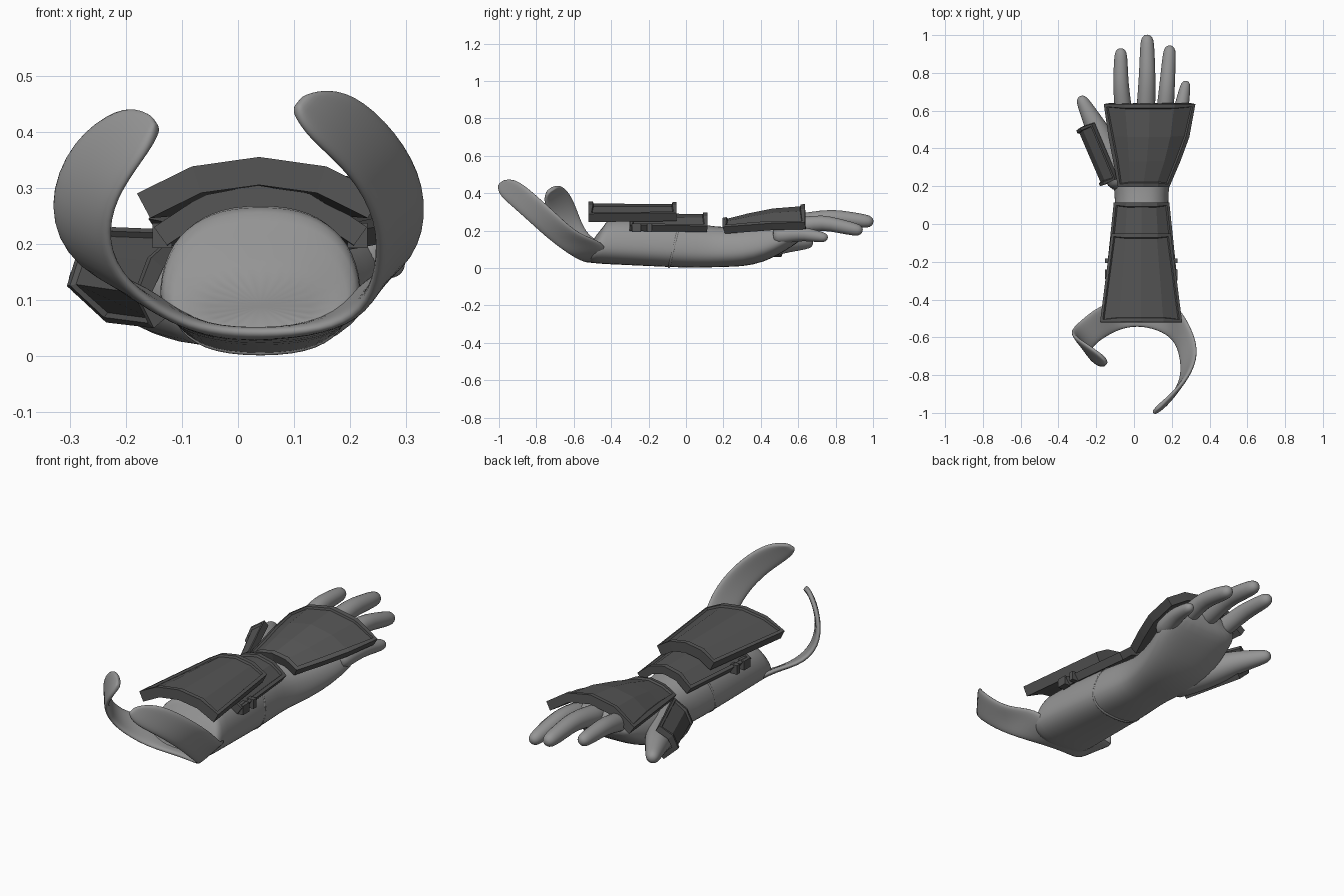
import bpy, bmesh
from math import sin, cos, pi, copysign
from mathutils import Vector as V

if "Cube" in bpy.data.objects:
    bpy.data.objects.remove(bpy.data.objects["Cube"])


def colour(name, g):
    m = bpy.data.materials.new(name)
    m.diffuse_color = (g, g, g, 1)
    m.use_nodes = True
    m.node_tree.nodes["Principled BSDF"].inputs["Base Color"].default_value = m.diffuse_color
    return m


dark = colour("armour_dark", 0.09)
mid = colour("glove_grey", 0.3)


def finish(bm, name, smooth=True, levels=0, thick=0, mat=mid):
    bmesh.ops.recalc_face_normals(bm, faces=bm.faces)
    me = bpy.data.meshes.new(name)
    bm.to_mesh(me)
    bm.free()
    ob = bpy.data.objects.new(name, me)
    bpy.context.collection.objects.link(ob)
    for p in me.polygons:
        p.use_smooth = smooth
    me.materials.append(mat)
    if thick:
        m = ob.modifiers.new("thickness", 'SOLIDIFY')
        m.thickness, m.offset = thick, 0
    if levels:
        m = ob.modifiers.new("smooth", 'SUBSURF')
        m.levels = m.render_levels = levels
    return ob


def skin_rings(rings, name, closed=True, **kw):
    """Bridge lists of points into a surface; closed rings get end caps."""
    bm = bmesh.new()
    vs = [[bm.verts.new(p) for p in r] for r in rings]
    n = len(rings[0])
    for a, b in zip(vs, vs[1:]):
        for i in range(n if closed else n - 1):
            j = (i + 1) % n
            bm.faces.new((a[i], a[j], b[j], b[i]))
    if closed:
        bm.faces.new(vs[0])
        bm.faces.new(vs[-1])
    return finish(bm, name, **kw)


def section(y, x0, x1, z0, z1, shear=0.0, n=24, power=0.82):
    """Squarish arm section, a little narrower at the top."""
    out = []
    for i in range(n):
        a = 2 * pi * i / n
        c = copysign(abs(cos(a)) ** power, cos(a))
        s = copysign(abs(sin(a)) ** power, sin(a))
        w = (x1 - x0) / 2 * (1 - 0.14 * s)
        out.append(((x0 + x1) / 2 + w * c, y + shear * s, (z0 + z1) / 2 + (z1 - z0) / 2 * s))
    return out


def finger(name, pts, r0, r1):
    """Tapered tube through points with a rounded tip."""
    pts = [V(p) for p in pts]
    path = []
    for k in range(len(pts) - 1):
        path += [pts[k], pts[k].lerp(pts[k + 1], 0.5)]
    path.append(pts[-1])
    m = len(path) - 1
    rad = [r0 + (r1 - r0) * k / m for k in range(m + 1)]
    d = (path[-1] - path[-2]).normalized()
    path += [pts[-1] + d * r1 * 0.65, pts[-1] + d * r1]
    rad += [r1 * 0.75, r1 * 0.3]
    rings = []
    for k, p in enumerate(path):
        t = (path[min(k + 1, len(path) - 1)] - path[max(k - 1, 0)]).normalized()
        u = t.cross(V((0, 0, 1))).normalized()
        w = u.cross(t)
        rings.append([p + (u * cos(i * pi / 6) + w * sin(i * pi / 6)) * rad[k] for i in range(12)])
    skin_rings(rings, name, levels=1)


def plate(name, rows, thick, rim=0.022):
    """Faceted armour plate with a raised border around a sunken panel."""
    bm = bmesh.new()
    top = [[bm.verts.new(p) for p in r] for r in rows]
    faces = []
    for a, b in zip(top, top[1:]):
        for i in range(len(a) - 1):
            faces.append(bm.faces.new((a[i], a[i + 1], b[i + 1], b[i])))
    bm.normal_update()
    low = [[bm.verts.new(v.co - v.normal * thick) for v in r] for r in top]
    for a, b in zip(low, low[1:]):
        for i in range(len(a) - 1):
            bm.faces.new((a[i], b[i], b[i + 1], a[i + 1]))
    loop_t, loop_l = [g[0] + [r[-1] for r in g[1:-1]] + g[-1][::-1] + [r[0] for r in g[-2:0:-1]]
                      for g in (top, low)]
    for i in range(len(loop_t)):
        j = (i + 1) % len(loop_t)
        bm.faces.new((loop_t[i], loop_l[i], loop_l[j], loop_t[j]))
    bmesh.ops.recalc_face_normals(bm, faces=bm.faces)
    bmesh.ops.inset_region(bm, faces=faces, thickness=rim, depth=0)
    bmesh.ops.inset_region(bm, faces=faces, thickness=0.004, depth=-0.01)
    finish(bm, name, smooth=False, mat=dark)


def arch(y, x0, x1, z_edge, z_top):
    c, h = (x0 + x1) / 2, (x1 - x0) / 2
    return [(c + h * t, y, z_edge + (z_top - z_edge) * k)
            for t, k in ((-1, 0), (-.55, .74), (0, 1), (.55, .74), (1, 0))]


# forearm and palm: y, x0, x1, z0, z1, shear
arm = [(-.505, -.06, .14, .045, .13, -.02), (-.485, -.12, .20, .035, .225, .05),
       (-.46, -.14, .22, .025, .262, .04), (-.41, -.135, .215, .02, .272, .02),
       (-.2, -.125, .205, .01, .265),
       (0, -.11, .19, .0, .248), (.12, -.097, .177, .002, .228),
       (.2, -.105, .185, .006, .218), (.3, -.13, .205, .006, .225),
       (.42, -.14, .235, .03, .25), (.52, -.125, .265, .085, .27),
       (.6, -.115, .26, .135, .278), (.645, -.09, .225, .18, .262)]
skin_rings([section(*s) for s in arm], "arm_and_palm", levels=1)

# thin slanted cuff seam around the wrist
skin_rings([section(y, -.112 - d, .192 + d, .002 - d / 2, .248 + d, .03)
            for y, d in ((-.07, -.004), (-.068, .004), (-.055, .004), (-.053, -.004))], "wrist_cuff", levels=1)

# fingers and thumb
finger("index_finger", [(-.05, .54, .22), (-.07, .74, .268), (-.07, .895, .262)], .05, .036)
finger("middle_finger", [(.06, .54, .23), (.07, .78, .272), (.07, .965, .25)], .054, .038)
finger("ring_finger", [(.16, .54, .215), (.175, .73, .245), (.188, .91, .205)], .05, .036)
finger("little_finger", [(.215, .46, .17), (.25, .61, .185), (.272, .73, .165)], .053, .029)
finger("thumb", [(-.03, .2, .108), (-.135, .38, .115), (-.205, .52, .135), (-.27, .645, .135)], .104, .036)

# curling ribbon behind the elbow: lower edge, upper edge
ribbon = [((-.142, -.735, .412), (-.148, -.72, .42)), ((-.147, -.75, .39), (-.17, -.695, .437)),
          ((-.17, -.76, .35), (-.21, -.665, .445)),
          ((-.22, -.73, .28), (-.295, -.61, .39)), ((-.235, -.68, .2), (-.345, -.57, .27)),
          ((-.2, -.63, .125), (-.295, -.52, .16)), ((-.12, -.58, .065), (-.175, -.42, .13)),
          ((-.05, -.55, .045), (-.08, -.42, .04)), ((.04, -.54, .04), (.04, -.42, .03)),
          ((.15, -.57, .045), (.17, -.42, .06)), ((.225, -.63, .075), (.235, -.43, .14)),
          ((.25, -.73, .15), (.315, -.57, .175)), ((.25, -.83, .24), (.34, -.68, .28)),
          ((.2, -.925, .325), (.3, -.79, .38)), ((.135, -.99, .38), (.22, -.885, .462)),
          ((.105, -1.005, .42), (.16, -.94, .478)), ((.1, -1.0, .445), (.115, -.98, .465))]
rows = []
for lo, hi in ribbon:
    lo, hi = V(lo), V(hi)
    rows.append([lo, lo.lerp(hi, .33), lo.lerp(hi, .67), hi])
skin_rings(rows, "elbow_ribbon", closed=False, thick=.024, levels=2)

# armour plates on forearm and back of hand
plate("upper_forearm_plate", [arch(-.52, -.18, .255, .29, .355), arch(-.05, -.12, .195, .295, .352)], .05)
plate("lower_forearm_plate", [arch(-.3, -.15, .23, .23, .306), arch(.115, -.107, .187, .225, .297)], .04)
plate("hand_plate", [arch(.195, -.085, .187, .22, .268), arch(.33, -.11, .245, .23, .302),
                     arch(.46, -.135, .293, .24, .328), arch(.635, -.16, .325, .245, .342)], .045)

# plate wrapped over the outer side of the thumb
plate("thumb_plate", [
    [(-.15, .21, .05), (-.18, .20, .11), (-.155, .21, .175), (-.1, .235, .225)],
    [(-.235, .51, .06), (-.305, .495, .125), (-.285, .51, .19), (-.225, .53, .23)]], .03, .016)

# small clips at both sides of the forearm plate
for side, x in (("left", -.135), ("right", .213)):
    for y, w in ((-.265, .05), (-.195, .025)):
        bm = bmesh.new()
        bmesh.ops.create_cube(bm, size=1)
        for v in bm.verts:
            v.co = (v.co.x * .035 + x, v.co.y * w + y, v.co.z * .045 + .215)
        finish(bm, side + "_clip", smooth=False, mat=dark)
